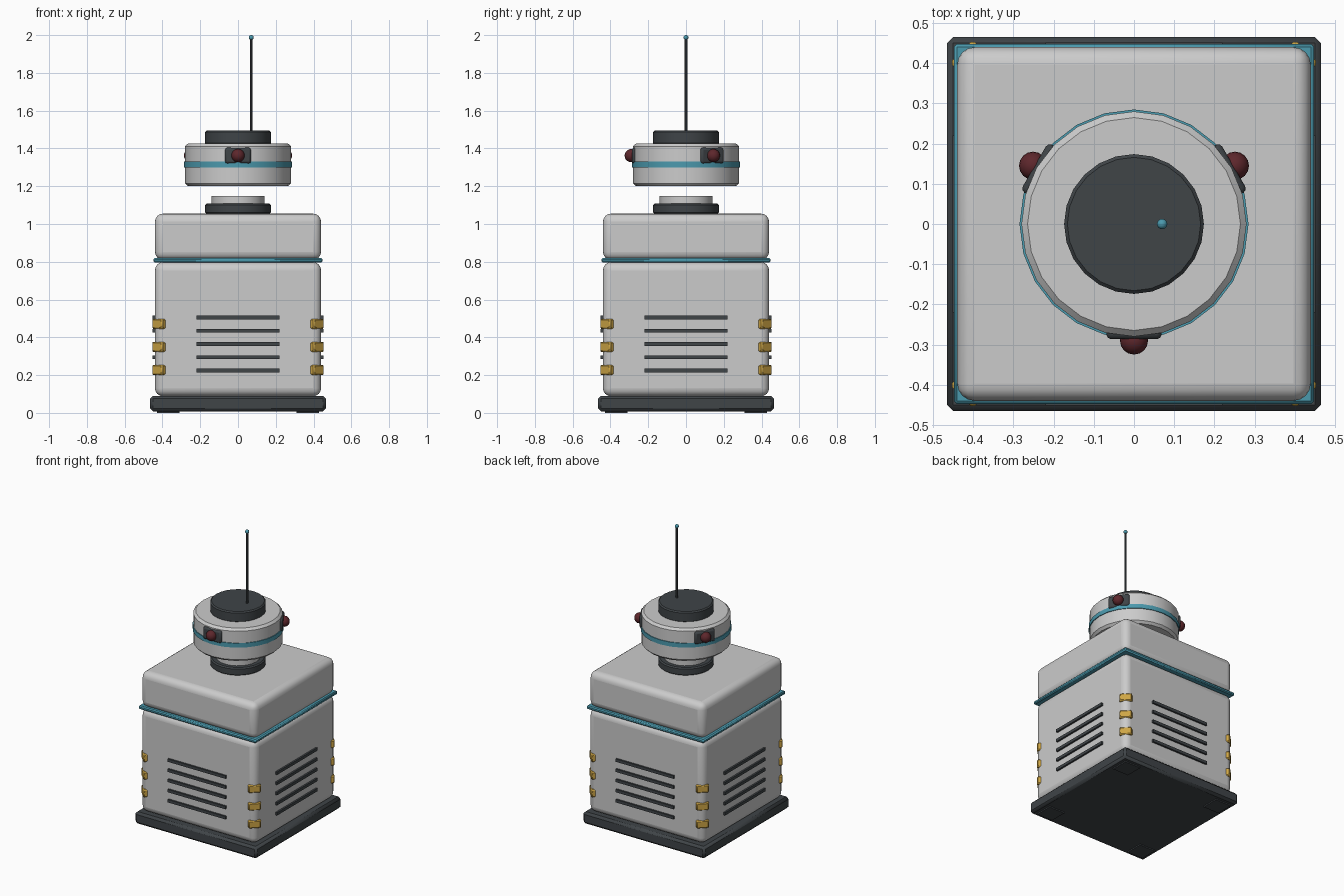
import bpy, math
from mathutils import Vector

if "Cube" in bpy.data.objects:
    bpy.data.objects.remove(bpy.data.objects["Cube"])


def material(name, rgb):
    m = bpy.data.materials.new(name)
    m.diffuse_color = (*rgb, 1)
    m.use_nodes = True
    m.node_tree.nodes["Principled BSDF"].inputs["Base Color"].default_value = m.diffuse_color
    return m


DARK = material("dark", (0.05, 0.058, 0.064))
TEAL = material("teal", (0.07, 0.32, 0.42))
GOLD = material("gold", (0.62, 0.38, 0.06))
RED = material("red", (0.11, 0.02, 0.025))


def finish(ob, name, mat, bevel=0, segs=1):
    ob.name = name
    if mat:
        ob.data.materials.append(mat)
    if bevel:
        b = ob.modifiers.new("bevel", "BEVEL")
        b.width, b.segments, b.limit_method = bevel, segs, "ANGLE"
    bpy.ops.object.shade_smooth_by_angle(angle=math.radians(30))
    return ob


def box(name, loc, size, mat=None, bevel=0, segs=1, rot=0):
    bpy.ops.mesh.primitive_cube_add(size=1, location=loc, rotation=(0, 0, rot))
    ob = bpy.context.object
    ob.scale = size
    bpy.ops.object.transform_apply(location=False, rotation=False, scale=True)
    return finish(ob, name, mat, bevel, segs)


def disc(name, r, z0, z1, mat=None, bevel=0, x=0, sides=24):
    bpy.ops.mesh.primitive_cylinder_add(vertices=sides, radius=r, depth=z1 - z0,
                                        location=(x, 0, (z0 + z1) / 2))
    return finish(bpy.context.object, name, mat, bevel)


def ball(name, r, loc, mat):
    bpy.ops.mesh.primitive_uv_sphere_add(segments=16, ring_count=10, radius=r, location=loc)
    return finish(bpy.context.object, name, mat)


def slab(name, half, z0, z1, mat=None, bevel=0, segs=1):
    return box(name, (0, 0, (z0 + z1) / 2), (2 * half, 2 * half, z1 - z0), mat, bevel, segs)


# Base plinth with foot pads, and the two-part body with its trim band
slab("base", 0.465, 0.008, 0.09, DARK, 0.015)
for sx in (-1, 1):
    for sy in (-1, 1):
        box("foot_pad", (sx * 0.37, sy * 0.37, 0.01), (0.12, 0.12, 0.02), DARK)
slab("lower_body", 0.44, 0.088, 0.798, None, 0.043, 4)
slab("upper_body", 0.44, 0.81, 1.055, None, 0.043, 4)
slab("body_core", 0.38, 0.7, 0.9)
slab("body_band", 0.448, 0.796, 0.82, TEAL, 0.007)

# Vent slats on each face and gold corner clips
for k in range(4):
    a = k * math.pi / 2
    out = Vector((math.cos(a), math.sin(a), 0))
    for i in range(5):
        box("vent_slat", out * 0.44 + Vector((0, 0, 0.225 + 0.07 * i)),
            (0.024, 0.44, 0.02), DARK, rot=a)
    c = a + math.pi / 4
    out = Vector((math.cos(c), math.sin(c), 0))
    for z in (0.227, 0.349, 0.471):
        box("corner_clip", out * 0.588 + Vector((0, 0, z)),
            (0.04, 0.08, 0.054), GOLD, 0.007, rot=c)

# Neck, floating head and cap
disc("neck_collar", 0.174, 1.053, 1.108, DARK, 0.008)
disc("neck_disc", 0.14, 1.1, 1.148)
disc("head", 0.28, 1.2, 1.426, None, 0.015)
disc("head_band", 0.285, 1.3, 1.33, TEAL)
disc("head_cap", 0.174, 1.42, 1.494, DARK, 0.008)

# Antenna
disc("antenna_rod", 0.007, 1.48, 1.985, DARK, x=0.07, sides=8)
ball("antenna_tip", 0.013, (0.07, 0, 1.987), TEAL)

# Three sensor eyes spaced round the head
for deg in (-90, 30, 150):
    a = math.radians(deg)
    out = Vector((math.cos(a), math.sin(a), 0))
    up = Vector((0, 0, 1.362))
    box("eye_plate", out * 0.268 + up, (0.037, 0.138, 0.084), DARK, 0.012, 2, a)
    ball("eye", 0.035, out * 0.29 + up, RED)
